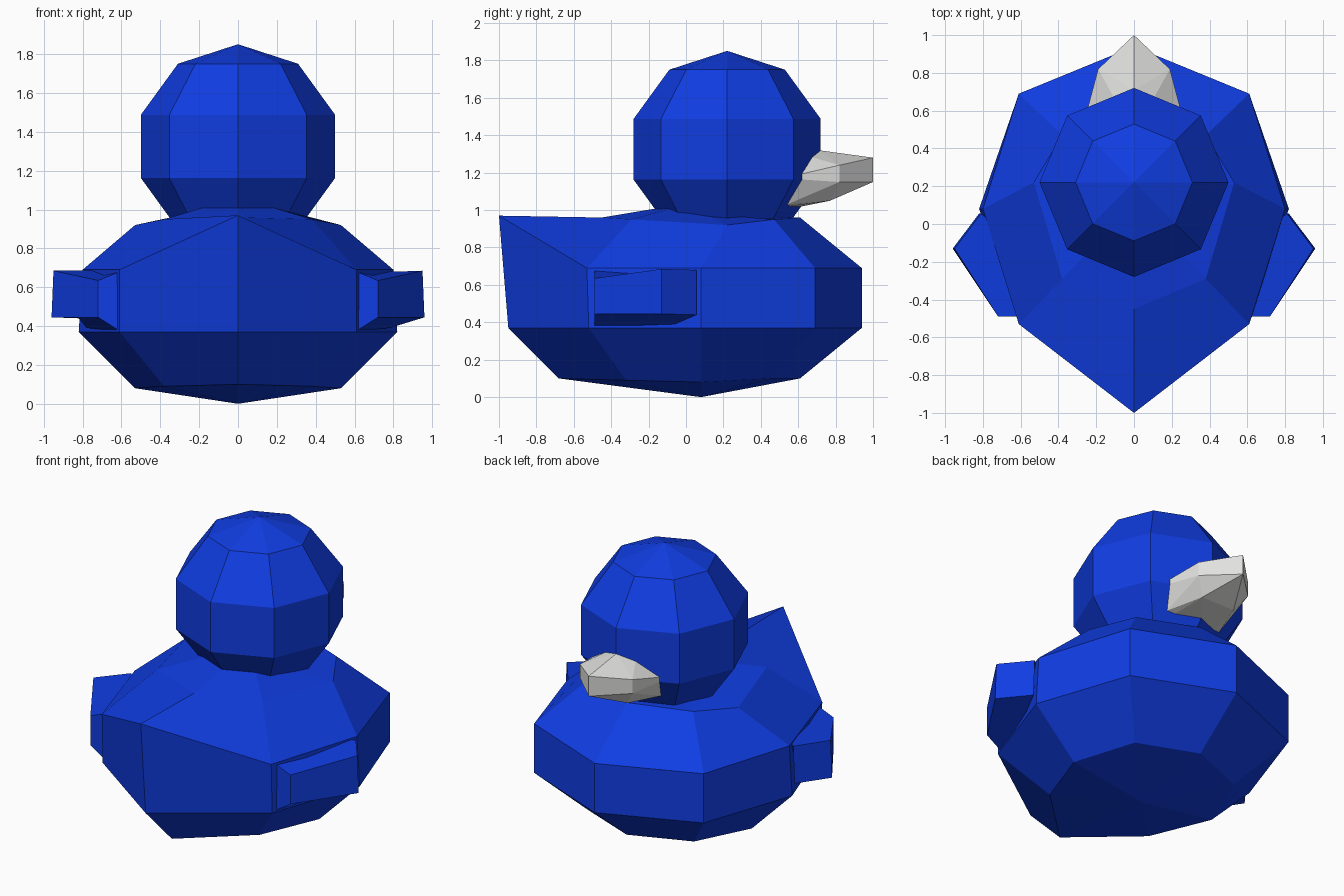
import bpy, bmesh, math

if "Cube" in bpy.data.objects:
    bpy.data.objects.remove(bpy.data.objects["Cube"])


def material(name, rgb):
    m = bpy.data.materials.new(name)
    m.diffuse_color = (*rgb, 1)
    m.use_nodes = True
    m.node_tree.nodes["Principled BSDF"].inputs["Base Color"].default_value = m.diffuse_color
    return m


blue = material("blue", (0.005, 0.046, 0.76))
pale = material("pale grey", (0.76, 0.76, 0.75))


def finish(name, bm, mat):
    bmesh.ops.recalc_face_normals(bm, faces=bm.faces[:])
    me = bpy.data.meshes.new(name)
    bm.to_mesh(me)
    bm.free()
    me.materials.append(mat)
    ob = bpy.data.objects.new(name, me)
    bpy.context.collection.objects.link(ob)
    return ob


def full_ring(half):
    """Five half-ring points from front to tail, mirrored to eight."""
    return half + [(-x, y, z) for x, y, z in half[3:0:-1]]


def loft(name, rings, bottom, top, mat):
    """Skin a stack of equal rings, closed with a pole at each end."""
    bm = bmesh.new()
    vr = [[bm.verts.new(p) for p in r] for r in rings]
    lo, hi = bm.verts.new(bottom), bm.verts.new(top)
    n = len(rings[0])
    for i in range(n):
        j = (i + 1) % n
        for a, b in zip(vr, vr[1:]):
            bm.faces.new((a[i], a[j], b[j], b[i]))
        bm.faces.new((lo, vr[0][j], vr[0][i]))
        bm.faces.new((hi, vr[-1][i], vr[-1][j]))
    return finish(name, bm, mat)


# Body with raised tail: rings from belly to neck
body_rings = [full_ring(h) for h in (
    [(0, .61, .10), (.38, .46, .10), (.53, .08, .08), (.38, -.32, .09), (0, -.68, .10)],
    [(0, .94, .37), (.61, .69, .37), (.82, .08, .37), (.61, -.52, .37), (0, -.95, .37)],
    [(0, .94, .69), (.61, .69, .69), (.80, .08, .69), (.61, -.53, .69), (0, -1.0, .97)],
    [(0, .61, .96), (.38, .47, .95), (.53, .22, .92), (.38, -.29, .95), (0, -.45, .96)],
    [(0, .33, .96), (.18, .27, .96), (.25, .10, .98), (.18, -.08, 1.01), (0, -.15, 1.01)],
)]
loft("body", body_rings, (0, .08, 0), (0, .08, .97), blue)

# Head: eight-sided ball
bm = bmesh.new()
bmesh.ops.create_uvsphere(bm, u_segments=8, v_segments=5, radius=.526)
bmesh.ops.translate(bm, verts=bm.verts[:], vec=(0, .22, 1.325))
finish("head", bm, blue)

# Wings: tapered blocks, inner rear / outer rear / tip / front / inner front
wing_top = [(.61, -.49, .68), (.72, -.49, .635), (.95, -.13, .685), (.81, .055, .68), (.66, -.06, .685)]
wing_low = [(.61, -.49, .375), (.72, -.49, .445), (.96, -.13, .445), (.82, .055, .44), (.78, -.06, .39)]
for side, label in ((1, "right"), (-1, "left")):
    bm = bmesh.new()
    t, b = [[bm.verts.new((side * x, y, z)) for x, y, z in loop] for loop in (wing_top, wing_low)]
    bm.faces.new(t)
    bm.faces.new(b)
    for i in range(5):
        j = (i + 1) % 5
        bm.faces.new((t[i], t[j], b[j], b[i]))
    finish(label + "_wing", bm, blue)

# Beak: faceted wedge, hull of mirrored corner points
beak = [(0, .48, 1.34), (0, .71, 1.32), (0, 1.0, 1.28), (0, 1.0, 1.15),
        (.19, .82, 1.24), (.19, .82, 1.15), (.27, .52, 1.17),
        (.20, .54, 1.03), (.12, .77, 1.05), (.16, .48, 1.01), (0, .62, 1.02)]
bm = bmesh.new()
for x, y, z in beak:
    for s in ((1, -1) if x else (1,)):
        bm.verts.new((s * x, y, z))
res = bmesh.ops.convex_hull(bm, input=bm.verts[:])
loose = [v for v in bm.verts if not v.link_faces]
bmesh.ops.delete(bm, geom=loose, context='VERTS')
bmesh.ops.dissolve_limit(bm, angle_limit=math.radians(3), verts=bm.verts[:], edges=bm.edges[:])
finish("beak", bm, pale)
